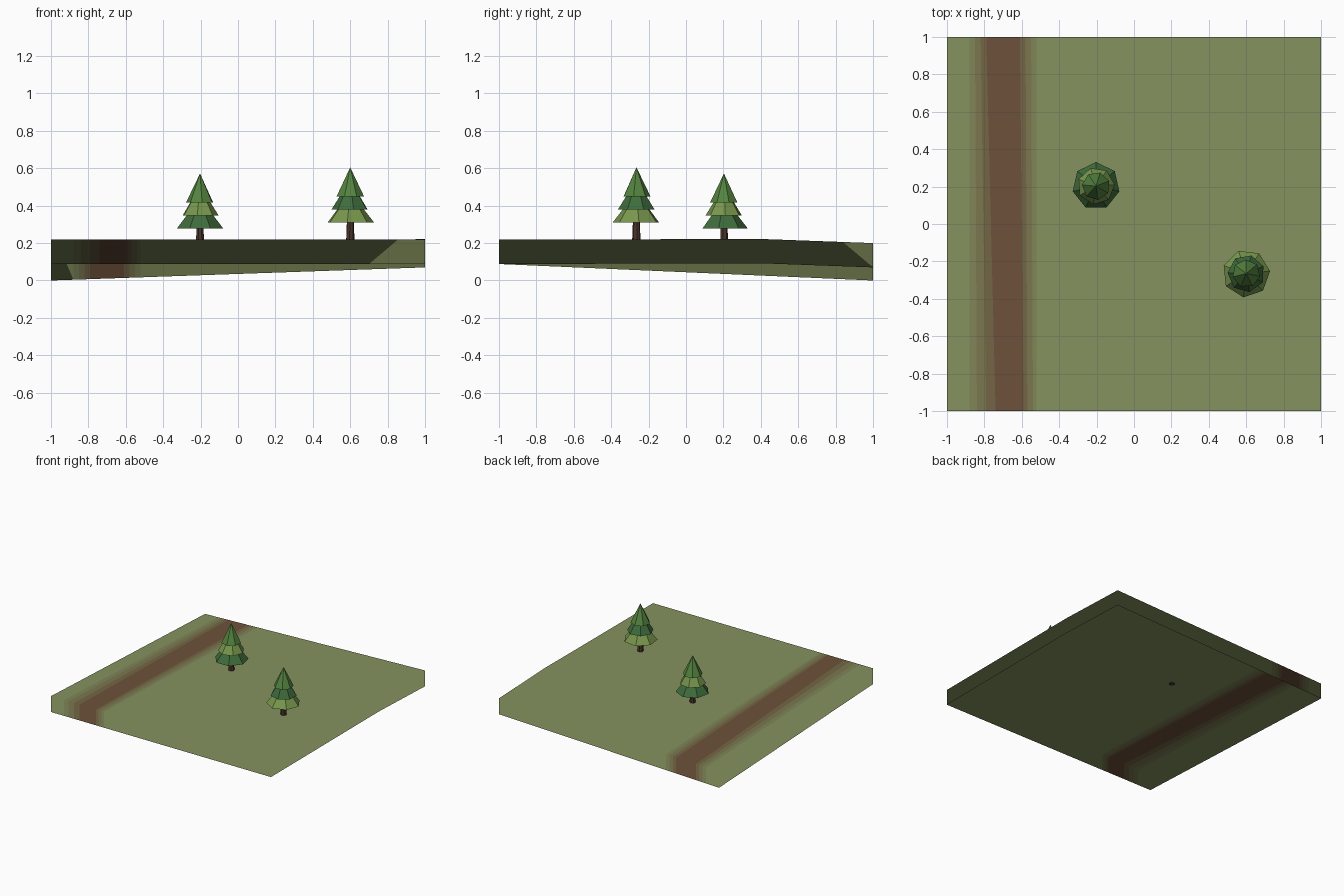
import bpy, bmesh
from math import radians, cos, sin, tau

if "Cube" in bpy.data.objects:
    bpy.data.objects.remove(bpy.data.objects["Cube"])

def material(name, rgb):
    m = bpy.data.materials.new(name)
    m.diffuse_color = (*rgb, 1)
    m.use_nodes = True
    m.node_tree.nodes["Principled BSDF"].inputs["Base Color"].default_value = m.diffuse_color
    return m

def make_object(name, bm, mats):
    me = bpy.data.meshes.new(name)
    bm.to_mesh(me)
    bm.free()
    for m in mats:
        me.materials.append(m)
    ob = bpy.data.objects.new(name, me)
    bpy.context.collection.objects.link(ob)
    return ob

GRASS, DIRT = (.235, .29, .115), (.155, .082, .042)
ground_mats = [material(f"ground_{i}", [g + (d - g) * i / 4 for g, d in zip(GRASS, DIRT)])
               for i in range(5)]
SKIRT = .13

def height(x, y):
    """Ground falls off toward the back left corner, with a crease at y = 0.4 on the right."""
    left = .218 - .044 * (y + 1)
    right = .218 + .004 * (y + 1) / 1.4 if y <= .4 else .222 - .022 * (y - .4) / .6
    return left + (right - left) * (x + 1) / 2

# Ground sheet with a hanging skirt; column edges follow the soft-edged dirt path
front = [-1, -.88, -.84, -.79, -.74, -.59, -.57, -.54, -.52, -.2, .1, .4, .7, 1]
back = [-1, -.88, -.85, -.82, -.79, -.61, -.58, -.55, -.52, -.2, .1, .4, .7, 1]
tone = [0, 1, 2, 3, 4, 3, 2, 1, 0, 0, 0, 0, 0]
nx, ny = len(front), 11
bm = bmesh.new()
grid = []
for j in range(-1, ny + 1):
    jj = min(max(j, 0), ny - 1)
    y = -1 + 2 * jj / (ny - 1)
    row = []
    for i in range(-1, nx + 1):
        ii = min(max(i, 0), nx - 1)
        x = front[ii] + (back[ii] - front[ii]) * (y + 1) / 2
        drop = SKIRT if (i != ii or j != jj) else 0
        row.append(bm.verts.new((x, y, height(x, y) - drop)))
    grid.append(row)
for j in range(ny + 1):
    for i in range(nx + 1):
        if i in (0, nx) and j in (0, ny):
            continue
        f = bm.faces.new((grid[j][i], grid[j][i + 1], grid[j + 1][i + 1], grid[j + 1][i]))
        f.material_index = tone[min(max(i - 1, 0), nx - 2)]
        f.smooth = True
bmesh.ops.delete(bm, geom=[v for v in bm.verts if not v.link_faces], context='VERTS')
ground = make_object("ground", bm, ground_mats)
# Skirt is shaded like the top so the rim blends in
ground.data.normals_split_custom_set_from_vertices([(0, 0, 1)] * len(ground.data.vertices))

bark = material("bark", (.07, .036, .024))
dark = material("needles_dark", (.05, .15, .045))
mid = material("needles_mid", (.09, .23, .05))
light = material("needles_light", (.19, .31, .075))

def frustum(name, x, y, z, r1, r2, h, sides, turn, mat):
    bm = bmesh.new()
    rings = []
    for r, zz in ((r1, z), (r2, z + h)):
        n = sides if r else 1
        rings.append([bm.verts.new((x + r * cos(turn + tau * k / sides),
                                    y + r * sin(turn + tau * k / sides), zz)) for k in range(n)])
    low, top = rings
    bm.faces.new(low[::-1])
    if len(top) > 1:
        bm.faces.new(top)
    for k in range(sides):
        n = (k + 1) % sides
        if len(top) > 1:
            bm.faces.new((low[k], low[n], top[n], top[k]))
        else:
            bm.faces.new((low[k], low[n], top[0]))
    return make_object(name, bm, [mat])

# Pines: trunk and three seven-sided tiers
def pine(name, x, y, z, turn, mats):
    frustum(f"{name}_trunk", x, y, z, .023, .018, .13, 7, turn, bark)
    tiers = [(.095, .128, .165), (.165, .1, .16), (.235, .075, .155)]
    for k, ((dz, r, h), m) in enumerate(zip(tiers, mats)):
        frustum(f"{name}_tier_{k + 1}", x, y, z + dz, r, 0, h, 7, turn + radians(17) * k, m)

pine("left_pine", -.203, .203, .182, radians(90), (dark, light, mid))
pine("right_pine", .6, -.265, .215, radians(6), (light, dark, mid))
